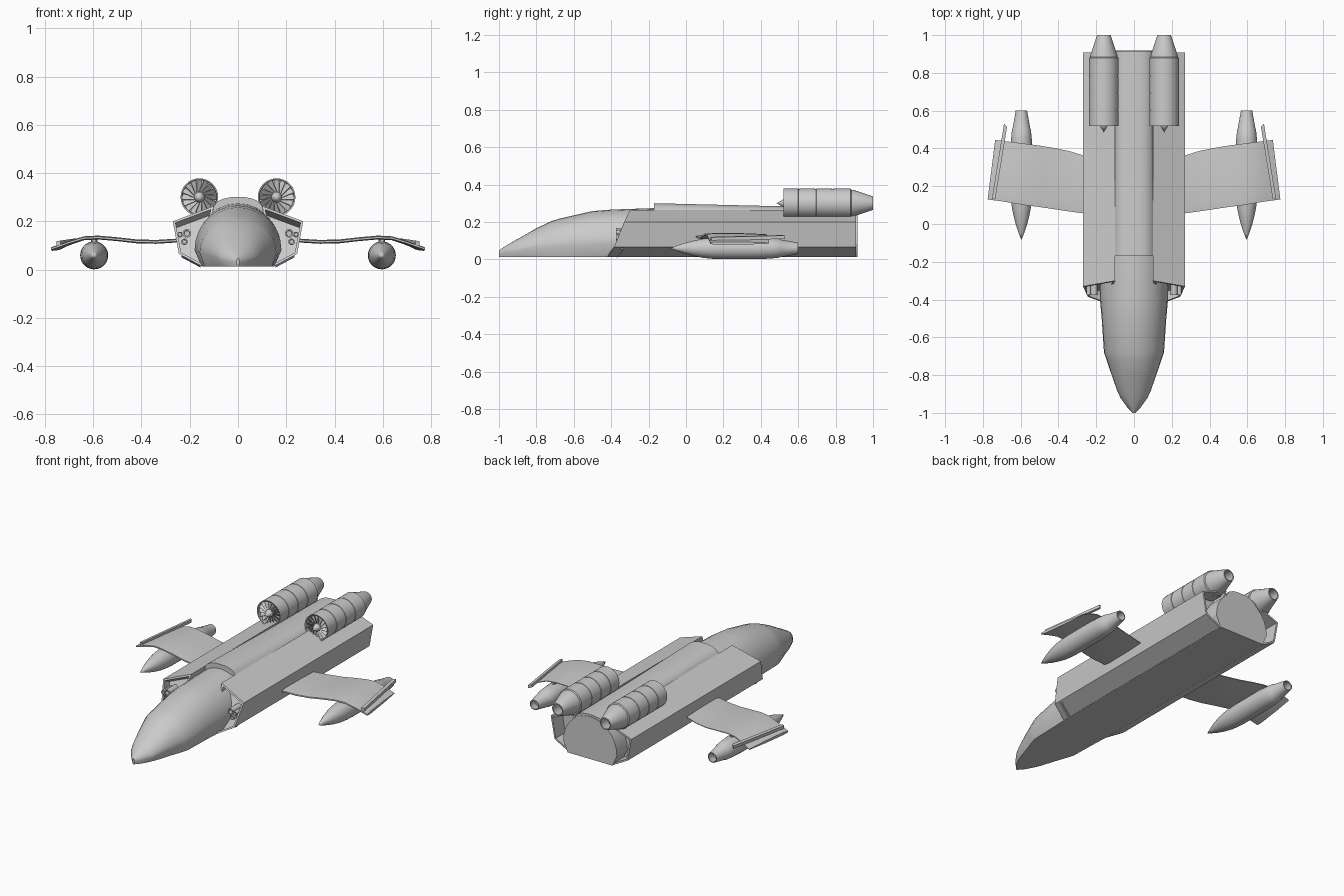
import bpy, bmesh
from math import sin, cos, pi, radians
from mathutils import Vector, Matrix

if "Cube" in bpy.data.objects:
    bpy.data.objects.remove(bpy.data.objects["Cube"])


def finish(bm, name, mirror=False, angle=30):
    bmesh.ops.remove_doubles(bm, verts=bm.verts, dist=1e-5)
    bmesh.ops.recalc_face_normals(bm, faces=bm.faces)
    me = bpy.data.meshes.new(name)
    bm.to_mesh(me)
    bm.free()
    ob = bpy.data.objects.new(name, me)
    bpy.context.collection.objects.link(ob)
    bpy.ops.object.select_all(action='DESELECT')
    ob.select_set(True)
    bpy.context.view_layer.objects.active = ob
    bpy.ops.object.shade_smooth_by_angle(angle=radians(angle))
    if mirror:
        ob.modifiers.new("Mirror", 'MIRROR')
    return ob


def loft(rings, bm=None, caps=True):
    """Skin closed rings of points; returns the bmesh and its cap faces."""
    bm = bm or bmesh.new()
    vs = [[bm.verts.new(p) for p in r] for r in rings]
    n = len(rings[0])
    for a, b in zip(vs, vs[1:]):
        for i in range(n):
            j = (i + 1) % n
            bm.faces.new((a[i], a[j], b[j], b[i]))
    ends = [bm.faces.new(vs[0]), bm.faces.new(vs[-1])] if caps else []
    return bm, ends


def lathe(profile, x, z, seg=28, bm=None):
    """Revolve (y, radius) points about an axis parallel to y."""
    rings = [[(x + r * cos(2 * pi * i / seg), y, z + r * sin(2 * pi * i / seg))
              for i in range(seg)] for y, r in profile]
    return loft(rings, bm, caps=False)[0]


# Central fuselage with rounded canopy nose: y, bottom half width, chine half width, chine z, top z
stations = [(-1.0, .004, .006, .03, .048), (-.97, .03, .036, .036, .068),
            (-.92, .058, .072, .042, .098), (-.88, .075, .09, .05, .12),
            (-.8, .1, .118, .06, .166), (-.72, .128, .145, .066, .204),
            (-.68, .14, .159, .07, .217), (-.5, .145, .171, .078, .258),
            (-.4, .15, .18, .08, .266), (-.17, .15, .18, .08, .274),
            (.918, .15, .18, .08, .27)]
rings = []
for y, wb, wm, zm, zt in stations:
    ring = [(-wb, y, .013), (wb, y, .013)]
    for i in range(15):
        t = pi * i / 14
        ring.append((wm * cos(t), y, zm + (zt - zm) * sin(t)))
    rings.append(ring)
finish(loft(rings)[0], "fuselage")

# Raised spine behind the canopy
rings = []
for y, top in ((-.17, .3), (.5, .284), (.915, .28)):
    half = [(.105, .22), (.1, top - .036), (.085, top - .018), (.06, top - .006), (.03, top)]
    pts = half + [(-x, z) for x, z in reversed(half)]
    rings.append([(x, y, z) for x, z in pts])
finish(loft(rings)[0], "spine")

# Side bodies, open at the intake and at the rear
section = [(.15, .0135), (.245, .065), (.27, .2), (.1, .264)]
front_y = [-.42, -.385, -.33, -.3]
rings = [[(x, y, z) for (x, z), y in zip(section, front_y)],
         [(x, .908, z) for x, z in section]]
bm, ends = loft(rings)
bmesh.ops.recalc_face_normals(bm, faces=bm.faces)
for f, depth in zip(ends, (.05, .09)):
    bmesh.ops.inset_region(bm, faces=[f], thickness=.01, use_even_offset=True)
    bmesh.ops.inset_region(bm, faces=[f], thickness=.001, depth=-depth, use_even_offset=True)
finish(bm, "side_body", True)

# Barrels inside the intakes
bm = None
for x, z, r in ((.222, .115, .014), (.212, .15, .018), (.24, .145, .012)):
    bm = lathe([(-.29, r), (-.375, r), (-.375, r * .65), (-.345, r * .6), (-.345, 0)], x, z, 14, bm)
finish(bm, "intake_barrels", True)

# Engine shells with panel grooves and hollow nozzle
EX, EZ = .16, .3
shell = [(.57, 0), (.57, .07), (.522, .072), (.52, .078)]
for g in (.6, .69, .78):
    shell += [(g, .078), (g + .001, .0755), (g + .006, .0755), (g + .007, .078)]
shell += [(.88, .078), (.884, .072), (.892, .072), (1.0, .036), (1.0, .03), (.93, .038), (.93, 0)]
finish(lathe(shell, EX, EZ, 32), "engine", True)

# Engine fan hub and blades
bm = lathe([(.575, .022), (.525, .022), (.515, .018), (.485, 0)], EX, EZ, 16)
for i in range(16):
    m = (Matrix.Translation((EX, .538, EZ)) @ Matrix.Rotation(2 * pi * i / 16, 4, 'Y')
         @ Matrix.Translation((.045, 0, 0)) @ Matrix.Rotation(radians(50), 4, 'X')
         @ Matrix.Diagonal((.054, .026, .003, 1)))
    bmesh.ops.create_cube(bm, size=1, matrix=m)
finish(bm, "engine_fan", True)

# Gull-shaped wings: x lead, y lead, x trail, y trail, z
wing = [(.2, .045, .2, .345, .122), (.26, .055, .26, .36, .12), (.34, .066, .34, .385, .115),
        (.42, .078, .42, .402, .117), (.5, .09, .5, .415, .126), (.58, .1, .575, .425, .133),
        (.64, .11, .63, .432, .13), (.7, .12, .68, .438, .112), (.775, .13, .735, .445, .086)]
rings = []
for xl, yl, xt, yt, z in wing:
    ring = []
    for f, h in ((0, .004), (.12, .008), (.6, .007), (1, .002),
                 (1, -.002), (.6, -.007), (.12, -.008), (0, -.004)):
        ring.append((xl + (xt - xl) * f, yl + (yt - yl) * f, z + h))
    rings.append(ring)
finish(loft(rings)[0], "wing", True)

# Wing-tip strips that trail behind the wing
strip = [(.735, .13), (.752, .135), (.688, .53), (.672, .515)]
finish(loft([[(x, y, z + (.75 - x) * .15) for x, y in strip] for z in (.1, .118)])[0],
       "wing_tip_strip", True)

# Pods hung below the wings
PX, PZ = .596, .059
pod = [(-.085, 0), (-.05, .014), (-.01, .028), (.04, .041), (.09, .051), (.14, .056), (.2, .058),
       (.38, .058), (.45, .055), (.5, .05), (.505, .047), (.6, .03), (.6, .025), (.55, .03), (.55, 0)]
finish(lathe(pod, PX, PZ), "wing_pod", True)

# Pylons joining pods to wings
outline = [(.14, .008), (.2, .014), (.36, .014), (.42, .006)]
ring = [(PX + w, y) for y, w in outline] + [(PX - w, y) for y, w in reversed(outline)]
finish(loft([[(x, y, z) for x, y in ring] for z in (.1, .13)])[0], "pod_pylon", True)
